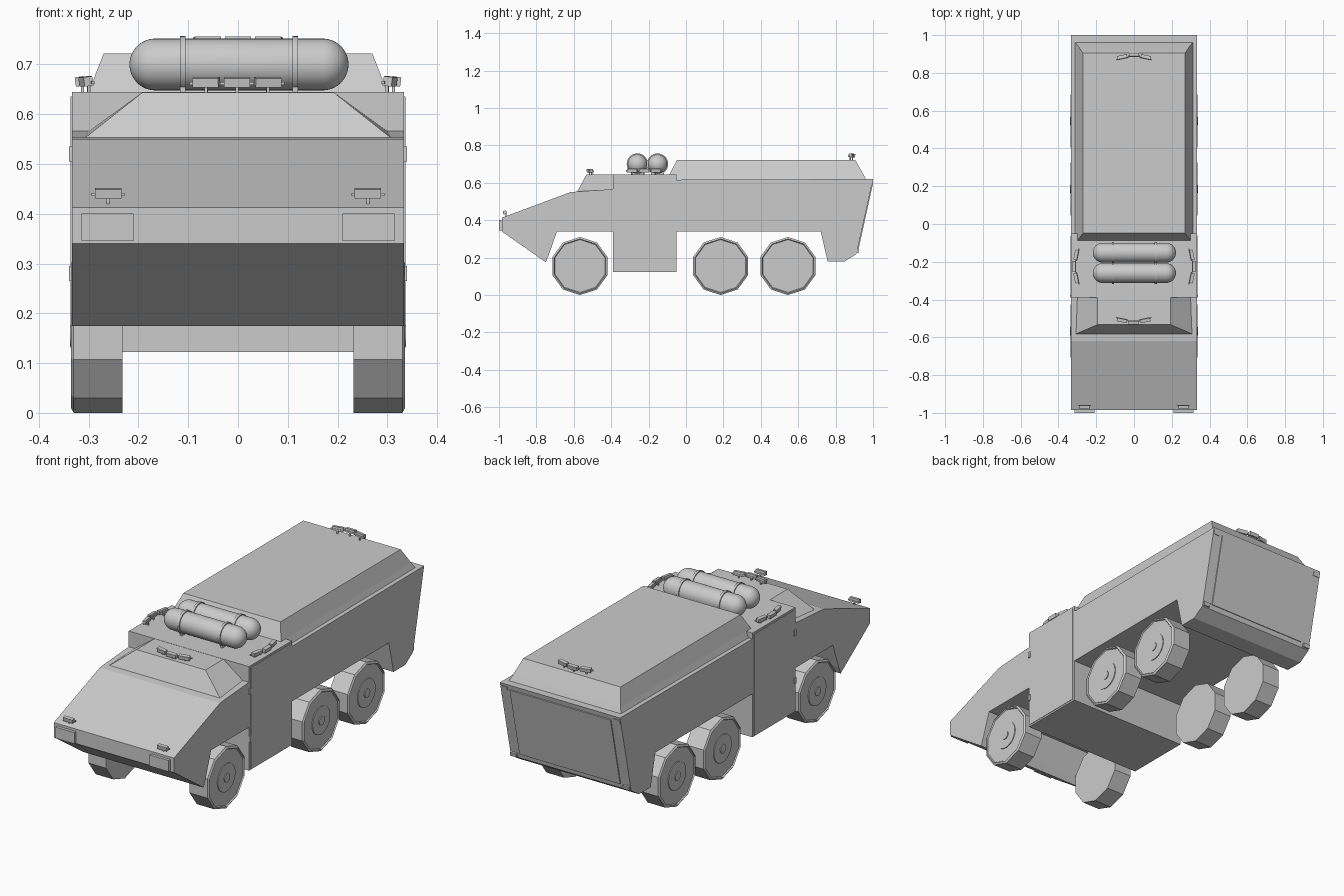
import bpy, bmesh, math
from mathutils import Matrix, Vector

if "Cube" in bpy.data.objects:
    bpy.data.objects.remove(bpy.data.objects["Cube"])


def finish(bm, name, smooth=None):
    bmesh.ops.recalc_face_normals(bm, faces=bm.faces)
    me = bpy.data.meshes.new(name)
    bm.to_mesh(me)
    bm.free()
    ob = bpy.data.objects.new(name, me)
    bpy.context.collection.objects.link(ob)
    if smooth:
        bpy.ops.object.select_all(action='DESELECT')
        ob.select_set(True)
        bpy.context.view_layer.objects.active = ob
        bpy.ops.object.shade_smooth_by_angle(angle=math.radians(smooth))
    return ob


def add_box(bm, loc, size, rot=Matrix()):
    m = Matrix.Translation(loc) @ rot @ Matrix.Diagonal((*size, 1))
    bmesh.ops.create_cube(bm, size=1, matrix=m)


def box(name, loc, size, rot=Matrix()):
    bm = bmesh.new()
    add_box(bm, loc, size, rot)
    return finish(bm, name)


def loft(name, rings):
    """Skin equal-length vertex rings and cap both ends."""
    bm = bmesh.new()
    vs = [[bm.verts.new(p) for p in r] for r in rings]
    n = len(vs[0])
    for a, b in zip(vs, vs[1:]):
        for i in range(n):
            j = (i + 1) % n
            bm.faces.new((a[i], a[j], b[j], b[i]))
    bm.faces.new(vs[0])
    bm.faces.new(vs[-1])
    return finish(bm, name)


def rect(x, y0, y1, z0, z1=None):
    z1 = z0 if z1 is None else z1
    return [(-x, y0, z0), (x, y0, z0), (x, y1, z1), (-x, y1, z1)]


# Hull: side profile (y, z) with wheel arches, extruded across the width
W = 0.334
profile = [(-0.985, 0.413), (-0.985, 0.34), (-0.75, 0.175), (-0.735, 0.21),
           (-0.69, 0.34), (-0.39, 0.34), (-0.39, 0.122), (-0.05, 0.122),
           (-0.05, 0.34), (0.72, 0.34), (0.757, 0.18), (0.85, 0.18),
           (0.912, 0.22), (1.0, 0.62), (-0.05, 0.616), (-0.05, 0.645),
           (-0.39, 0.645), (-0.39, 0.566), (-0.58, 0.553), (-0.62, 0.549)]
loft("hull", [[(x, y, z) for y, z in profile] for x in (-W, W)])

# Sloped windscreen cab and raised rear roof
loft("windscreen_cab", [rect(0.308, -0.582, -0.385, 0.552, 0.56),
                        rect(0.192, -0.532, -0.385, 0.644)])
loft("rear_roof", [rect(0.315, -0.095, 0.965, 0.612),
                   rect(0.3, -0.088, 0.948, 0.645),
                   rect(0.27, -0.048, 0.905, 0.722)])

# Rear ramp, lying on the sloped back face
slope = Matrix.Rotation(-math.atan2(0.088, 0.4), 4, 'X')
box("rear_ramp", (0, 0.957, 0.42), (0.56, 0.008, 0.36), slope)

for s, side in ((1, "right"), (-1, "left")):
    # Side doors with hinges
    box(side + "_door", (s * 0.334, -0.22, 0.383), (0.005, 0.318, 0.505))
    for z in (0.28, 0.52):
        box(side + "_door_hinge", (s * 0.335, -0.383, z), (0.01, 0.014, 0.03))
    # Headlights and rear lamps
    box(side + "_headlight", (s * 0.262, -0.991, 0.373), (0.105, 0.018, 0.056))
    box(side + "_upper_rear_lamp", (s * 0.313, 0.992, 0.598), (0.036, 0.012, 0.02), slope)
    box(side + "_lower_rear_lamp", (s * 0.313, 0.916, 0.235), (0.036, 0.016, 0.02), slope)


# Wheels: ten-sided tyres with chamfered rims and round hubs
def wheel(name, s, y):
    c = Vector((0, y, 0.155))
    rings = []
    for x, r in ((0.232, 0.147), (0.232, 0.155), (0.33, 0.155),
                 (0.336, 0.145), (0.33, 0.141)):
        rings.append([c + Vector((s * x, r * math.sin(a), r * math.cos(a)))
                      for a in (i * math.tau / 10 for i in range(10))])
    loft(name + "_tyre", rings)
    bm = bmesh.new()
    for r, x in ((0.07, 0.331), (0.022, 0.335)):
        m = Matrix.Translation((s * x, y, 0.155)) @ Matrix.Rotation(math.pi / 2, 4, 'Y')
        bmesh.ops.create_cone(bm, cap_ends=True, segments=24, radius1=r,
                              radius2=r, depth=0.006, matrix=m)
    finish(bm, name + "_hub", 30)


for s, side in ((1, "right"), (-1, "left")):
    for y, pos in ((-0.567, "front"), (0.185, "middle"), (0.545, "rear")):
        wheel(f"{side}_{pos}_wheel", s, y)

# Roof gas tanks: stretched spheres held by straps
for y, pos in ((-0.26, "front"), (-0.152, "rear")):
    bm = bmesh.new()
    turn = Matrix.Rotation(math.pi / 2, 4, 'Y')
    bmesh.ops.create_uvsphere(bm, u_segments=36, v_segments=31, radius=0.052, matrix=turn)
    for v in bm.verts:
        v.co.x += math.copysign(0.168, v.co.x)
    bmesh.ops.translate(bm, verts=bm.verts, vec=(0.002, y, 0.7))
    finish(bm, pos + "_tank", 30)
    bm = bmesh.new()
    for x in (-0.111, 0.115):
        m = Matrix.Translation((x, y, 0.7)) @ turn
        bmesh.ops.create_cone(bm, cap_ends=True, segments=36, radius1=0.057,
                              radius2=0.057, depth=0.012, matrix=m)
        add_box(bm, (x, y, 0.655), (0.012, 0.07, 0.024))
    finish(bm, pos + "_tank_straps", 30)


# Spotlights: tilted lamp boxes on a crossbar and posts, facing local -y
def light_bar(name, loc, angle, offsets):
    bm = bmesh.new()
    tilt = Matrix.Rotation(math.radians(8), 4, 'X')
    for t in offsets:
        yaw = Matrix.Rotation(t * 3.2, 4, 'Z')
        p = Vector((t, -0.014 + 3.2 * t * t, 0))
        add_box(bm, p + Vector((0, 0, 0.02)), (0.053, 0.018, 0.019), yaw @ tilt)
        add_box(bm, p + Vector((0, 0.008, 0.018)), (0.066, 0.006, 0.006), yaw)
        add_box(bm, p + Vector((0, 0.006, 0.006)), (0.006, 0.006, 0.022), yaw)
    bm.transform(Matrix.Translation(loc) @ Matrix.Rotation(angle, 4, 'Z'))
    finish(bm, name)


three = (-0.062, 0, 0.062)
light_bar("front_light_bar", (-0.002, -0.508, 0.644), 0, three)
light_bar("rear_light_bar", (0, 0.882, 0.726), math.pi, three)
for s, side in ((1, "right"), (-1, "left")):
    light_bar(side + "_light_bar", (s * 0.304, -0.225, 0.646), s * math.pi / 2, three)
    light_bar(side + "_nose_lamp", (s * 0.261, -0.955, 0.421), 0, (0,))
